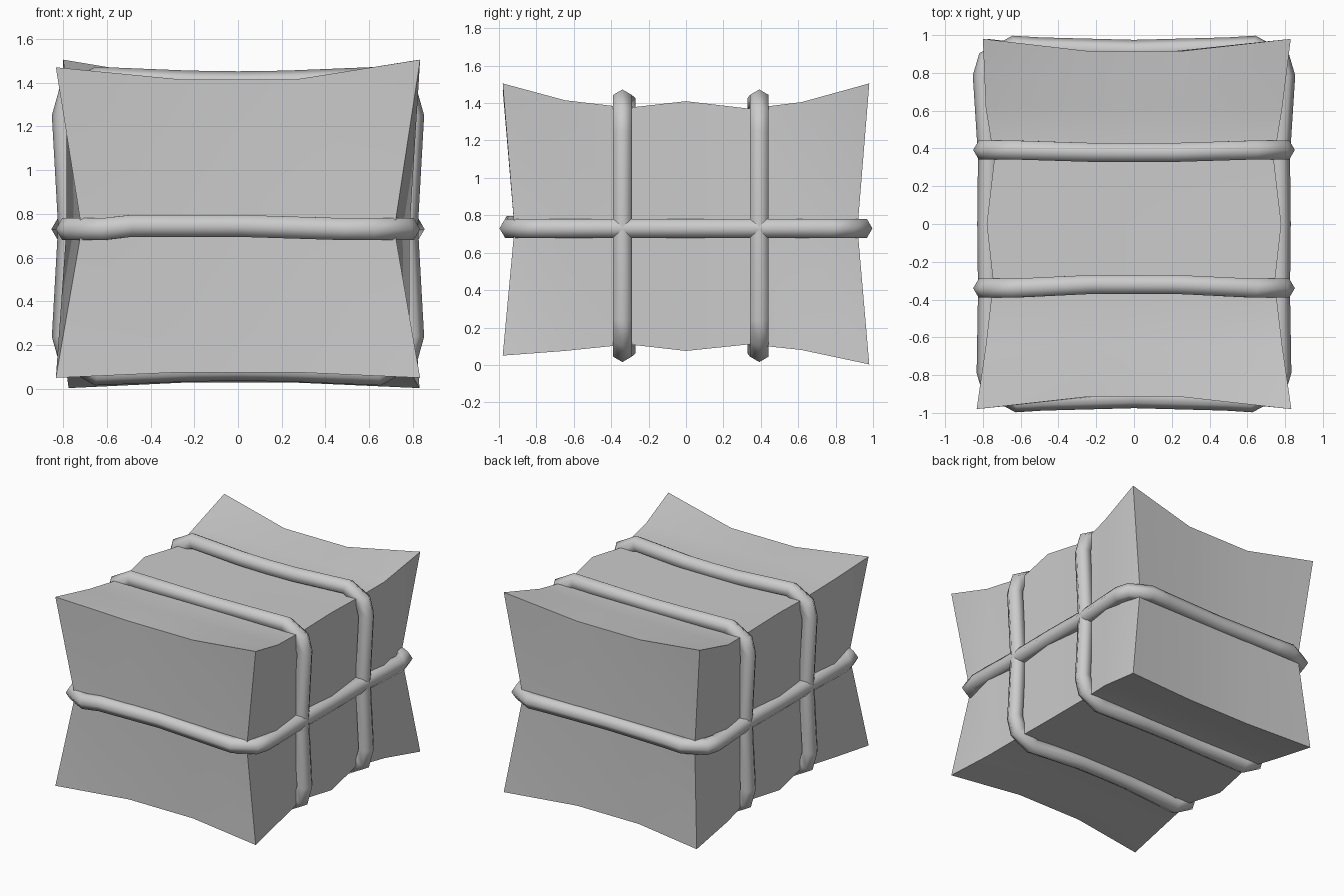
import bpy, bmesh
from math import sin, cos, pi
from mathutils import Vector

cube = bpy.data.objects.get("Cube")
if cube:
    bpy.data.objects.remove(cube, do_unlink=True)

grey = bpy.data.materials.new("light_grey")
grey.use_nodes = True
colour = (0.6, 0.6, 0.6, 1)
grey.diffuse_color = colour
grey.node_tree.nodes["Principled BSDF"].inputs["Base Color"].default_value = colour

MID = 0.73      # height of the level strap
RADIUS = 0.058  # strap thickness
SIDES = 6


def interp(t, table):
    """Piecewise linear lookup."""
    for (a, va), (b, vb) in zip(table, table[1:]):
        if t <= b:
            return va + (vb - va) * (t - a) / (b - a)
    return table[-1][1]


def finish(name, bm):
    """Turn a bmesh into a grey object and make it active."""
    bmesh.ops.recalc_face_normals(bm, faces=bm.faces)
    mesh = bpy.data.meshes.new(name)
    bm.to_mesh(mesh)
    bm.free()
    mesh.materials.append(grey)
    obj = bpy.data.objects.new(name, mesh)
    bpy.context.collection.objects.link(obj)
    bpy.ops.object.select_all(action="DESELECT")
    obj.select_set(True)
    bpy.context.view_layer.objects.active = obj


# Bale: a unit box cut at the strap lines, then pinched
bm = bmesh.new()
bmesh.ops.create_cube(bm, size=2)
cuts = [(0, -0.32), (0, 0.32), (2, 0)] + [(1, y) for y in (-0.66, -0.315, 0, 0.345, 0.63)]
for axis, pos in cuts:
    normal = Vector((0, 0, 0))
    normal[axis] = 1
    bmesh.ops.bisect_plane(bm, geom=bm.verts[:] + bm.edges[:] + bm.faces[:],
                           plane_co=normal * pos, plane_no=normal)

top_line = [(-1, 1.505), (-0.66, 1.415), (-0.315, 1.375), (0, 1.41),
            (0.345, 1.37), (0.63, 1.405), (1, 1.505)]
base_line = [(-1, 0.05), (-0.66, 0.075), (-0.315, 0.11), (0, 0.075),
             (0.345, 0.11), (0.63, 0.08), (1, 0.003)]
width_line = [(-1, 0.833), (-0.66, 0.785), (-0.315, 0.745), (0, 0.78),
              (0.345, 0.74), (0.63, 0.785), (1, 0.83)]
for v in bm.verts:
    x, y, z = v.co
    inner = abs(x) < 0.5       # middle of the broad faces
    waist = abs(z) < 0.5       # under the level strap
    end = abs(y) > 0.99
    half = interp(y, width_line)
    if end and waist:
        half = 0.715           # strap bites into the upright corners
    elif end and y > 0 and x < 0:
        half -= 0.03 if z > 0 else 0.055   # slightly skewed back corners
    depth = y * (0.917 if end and (inner or waist) else 0.98)
    if waist:
        height = MID
    elif z > 0:
        height = interp(y, top_line)
        if inner:
            height -= 0.09 if end else 0.008
        elif end and x < 0 and y < 0:
            height -= 0.035    # drooping front corner
    else:
        height = interp(y, base_line)
        if inner:
            height += 0.025 if end else 0.005
    v.co = (x * half, depth, height)
finish("bale", bm)
bpy.ops.object.shade_smooth_by_angle(angle=0.4)


def strap(name, points, axis):
    """Closed six-sided rope with mitred bends, lying across the given axis."""
    bm = bmesh.new()
    pts = [Vector(p) for p in points]
    rings = []
    for i, p in enumerate(pts):
        before = (p - pts[i - 1]).normalized()
        after = (pts[(i + 1) % len(pts)] - p).normalized()
        tangent = (before + after).normalized()
        out = tangent.cross(axis).normalized() / before.dot(tangent)
        rings.append([bm.verts.new(p + RADIUS * (out * cos(a) + axis * sin(a)))
                      for a in (2 * pi * k / SIDES for k in range(SIDES))])
    for i, ring in enumerate(rings):
        last = rings[i - 1]
        for k in range(SIDES):
            bm.faces.new((last[k - 1], last[k], ring[k], ring[k - 1])).smooth = True
    finish(name, bm)


def loop(quarter):
    """Mirror one quarter path (side to end) into a full ring."""
    half = quarter + [(-a, b) for a, b in reversed(quarter[:-1])]
    return half + [(a, -b) for a, b in reversed(half[1:-1])]


# Level strap round the waist, tighter at the front corners
level = loop([(0.772, 0), (0.768, 0.36), (0.795, 0.78), (0.77, 0.865),
              (0.63, 0.938), (0.5, 0.93), (0, 0.917)])
strap("level_strap", [(x * (0.975 if y < -0.7 else 1), y,
                       MID + (0.015 if y < -0.7 and -0.6 < x < 0.1 else 0))
                      for x, y in level], Vector((0, 0, 1)))

# Upright straps over top and bottom, bowed a little across the broad faces
upright = loop([(0.765, 0), (0.793, 0.50), (0.765, 0.60), (0.64, 0.67), (0.22, 0.653), (0, 0.65)])
for name, depth, bow in (("front_upright_strap", -0.34, 0.02),
                         ("back_upright_strap", 0.392, -0.013)):
    strap(name, [(x, depth + (bow if abs(x) < 0.3 else 0), z + MID + 0.014)
                 for x, z in upright], Vector((0, 1, 0)))
